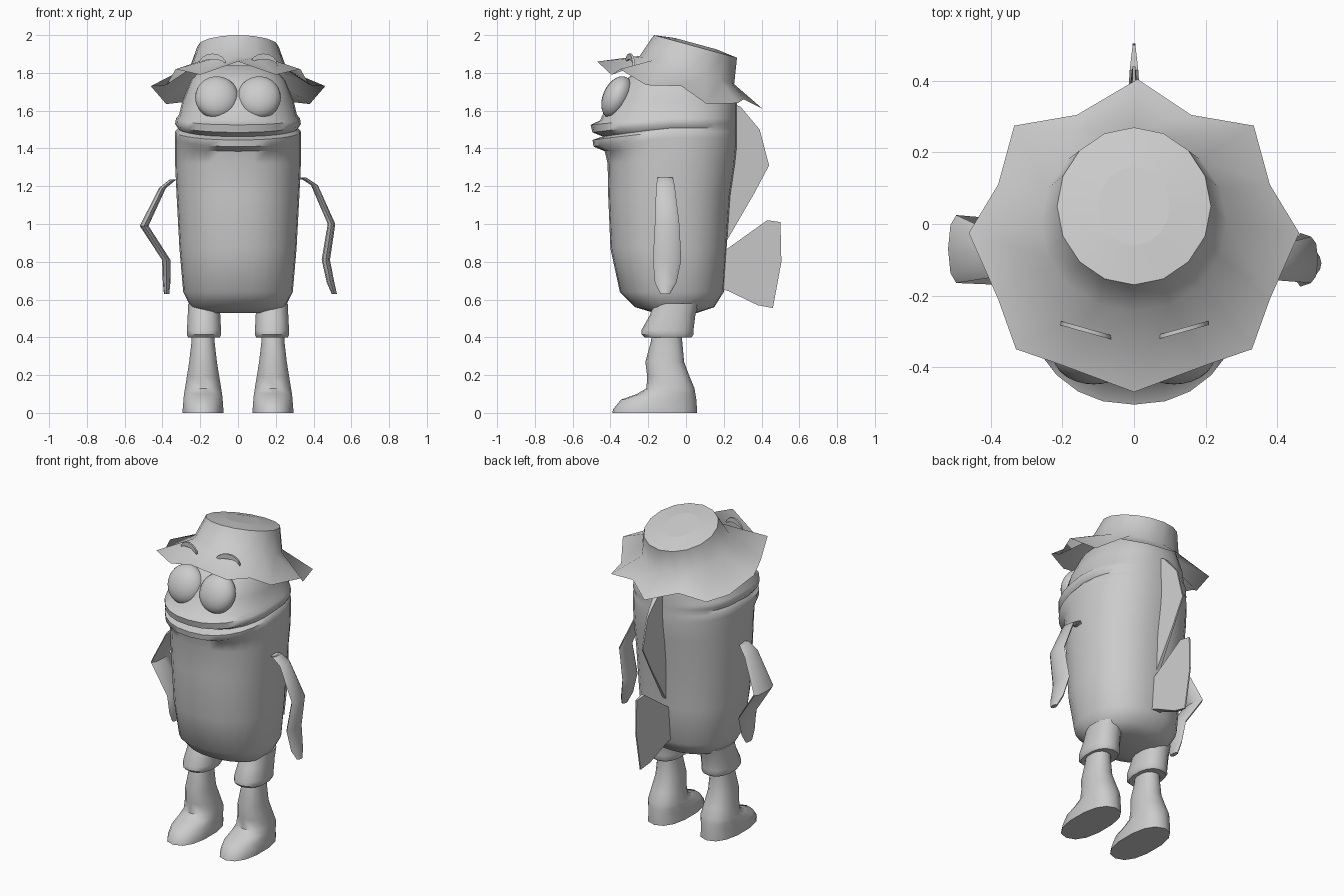
import bpy, bmesh
from math import sin, cos, pi, radians
from mathutils import Vector

if "Cube" in bpy.data.objects:
    bpy.data.objects.remove(bpy.data.objects["Cube"])

grey = bpy.data.materials.new("plain_grey")
grey.use_nodes = True
grey.diffuse_color = (0.6, 0.6, 0.6, 1)
grey.node_tree.nodes["Principled BSDF"].inputs["Base Color"].default_value = (0.6, 0.6, 0.6, 1)


def finish(name, bm, angle=40):
    bmesh.ops.recalc_face_normals(bm, faces=bm.faces)
    mesh = bpy.data.meshes.new(name)
    bm.to_mesh(mesh)
    bm.free()
    mesh.materials.append(grey)
    ob = bpy.data.objects.new(name, mesh)
    bpy.context.collection.objects.link(ob)
    bpy.ops.object.select_all(action='DESELECT')
    ob.select_set(True)
    bpy.context.view_layer.objects.active = ob
    bpy.ops.object.shade_smooth_by_angle(angle=radians(angle))
    return ob


def loft(name, rings, angle=40, caps=True):
    bm = bmesh.new()
    loops = [[bm.verts.new(p) for p in ring] for ring in rings]
    for a, b in zip(loops, loops[1:]):
        for i in range(len(a)):
            j = (i + 1) % len(a)
            bm.faces.new((a[i], a[j], b[j], b[i]))
    if caps:
        bm.faces.new(loops[0])
        bm.faces.new(loops[-1])
    return finish(name, bm, angle)


def power(v, e):
    return abs(v) ** e * (1 if v >= 0 else -1)


def oval(cx, rx, y0, y1, z, n=12, e=1.0):
    """Horizontal ring from y0 (front) to y1 (back)."""
    cy, ry = (y0 + y1) / 2, (y1 - y0) / 2
    return [(cx + rx * power(sin(a), e), cy - ry * power(cos(a), e), z)
            for a in (2 * pi * i / n for i in range(n))]


# Body with lips: height, half width, front, back, rise of the ring at the sides
MID = -0.08
sections = [
    (0.53, 0.20, -0.17, 0.06, 0), (0.56, 0.25, -0.27, 0.15, 0),
    (0.64, 0.29, -0.35, 0.20, 0), (0.87, 0.31, -0.40, 0.215, 0),
    (1.15, 0.325, -0.412, 0.235, 0), (1.32, 0.333, -0.415, 0.26, 0),
    (1.385, 0.333, -0.43, 0.27, .03), (1.41, 0.333, -0.49, 0.27, .045),
    (1.445, 0.333, -0.495, 0.27, .045), (1.463, 0.318, -0.44, 0.27, .045),
    (1.485, 0.333, -0.495, 0.27, .045), (1.525, 0.328, -0.505, 0.27, .035),
    (1.548, 0.312, -0.455, 0.27, .03), (1.65, 0.295, -0.41, 0.27, 0),
    (1.76, 0.25, -0.33, 0.25, 0), (1.84, 0.18, -0.2, 0.18, 0)]
rings = []
for z, w, front, back, rise in sections:
    ring = []
    for i in range(28):
        a = 2 * pi * i / 28
        depth = MID - front if cos(a) > 0 else back - MID
        ring.append((w * power(sin(a), 0.88), MID - depth * power(cos(a), 0.88),
                     z + rise * min(1, 1 - cos(a))))
    rings.append(ring)
loft("body", rings, 50)

# Hat: irregular brim, leaning crown and a nearly flat lid
half = [(0, -.47, 1.86), (.2, -.395, 1.79), (.33, -.35, 1.82), (.38, -.21, 1.735),
        (.462, -.025, 1.73), (.38, .11, 1.635), (.335, .275, 1.64),
        (.16, .305, 1.66), (0.01, .405, 1.61)]
brim = half + [(-x, y, z) for x, y, z in half[-2:0:-1]]
turn = [2 * pi * i / 16 for i in range(16)]
base = [(.26 * sin(a), .005 - .25 * cos(a), 1.815 + .075 * cos(a)) for a in turn]
top = [(.215 * sin(a), .05 - .22 * cos(a), 1.94 + .06 * cos(a)) for a in turn]
lid = [(.1 * sin(a), .05 - .11 * cos(a), 1.955 + .03 * cos(a)) for a in turn]
hat = loft("hat", [brim, base, top, lid], 60, caps=False)
bm = bmesh.new()
bm.from_mesh(hat.data)
bm.verts.ensure_lookup_table()
bm.faces.new(bm.verts[-16:])
bmesh.ops.recalc_face_normals(bm, faces=bm.faces)
bm.to_mesh(hat.data)
bm.free()

for side, s in (("left", 1), ("right", -1)):
    # Eye: flattened ball leaning back
    bpy.ops.mesh.primitive_uv_sphere_add(segments=24, ring_count=14, radius=1,
                                         location=(s * .112, -.365, 1.67),
                                         rotation=(radians(-24), 0, 0))
    eye = bpy.context.object
    eye.name = side + "_eye"
    eye.scale = (.115, .075, .118)
    eye.data.materials.append(grey)
    bpy.ops.object.shade_smooth()

    # Eyebrow: thin crescent standing on the brim
    outer, inner = [], []
    for i in range(9):
        a = pi * i / 8
        x = .135 - .073 * cos(a)
        y = -.30 - .02 * cos(a)
        outer.append((x, -.318 + (x - .06) * .28, 1.842 + .06 * sin(a)))
        inner.append((x, -.318 + (x - .06) * .28, 1.838 + .034 * sin(a)))
    outline = outer + inner[::-1]
    loft(side + "_eyebrow", [[(s * x, y + d, z) for x, y, z in outline] for d in (-.006, .006)])

    # Trouser leg with a rolled cuff
    cuff = [(.58, .085, -.17, .07), (.52, .088, -.19, .05), (.44, .092, -.235, .04),
            (.415, .093, -.235, .04), (.40, .085, -.22, .03), (.405, .06, -.17, -.02)]
    loft(side + "_cuff", [oval(s * .18, w, f, b, z, 14, .85) for z, w, f, b in cuff])

    # Leg running down into the boot
    leg = [(.43, .06, -.18, -.02), (.38, .062, -.185, -.02), (.27, .075, -.215, -.01),
           (.19, .088, -.205, .02), (.13, .098, -.21, .045), (.10, .103, -.26, .05),
           (.07, .106, -.345, .055), (.02, .11, -.385, .058), (0, .11, -.39, .058)]
    loft(side + "_leg", [oval(s * .185, w, f, b, z, 14, .85) for z, w, f, b in leg], 50)

# Arms: bent paddles, each stop is x, z, half thickness, front, back
arms = {
    "left_arm": [(.325, 1.235, .015, -.13, -.08), (.345, 1.245, .018, -.15, -.07),
                 (.405, 1.205, .018, -.158, -.06), (.495, 1.0, .02, -.165, -.035),
                 (.465, .81, .022, -.175, -.025), (.49, .69, .02, -.165, -.05),
                 (.51, .63, .014, -.135, -.085)],
    "right_arm": [(-.325, 1.235, .015, -.13, -.07), (-.345, 1.235, .018, -.14, -.05),
                  (-.40, 1.19, .018, -.15, -.02), (-.497, .99, .023, -.165, .025),
                  (-.38, .81, .022, -.17, .015), (-.378, .69, .02, -.15, -.02),
                  (-.378, .63, .014, -.12, -.06)]}
for name, stops in arms.items():
    loft(name, [oval(x, t, f, b, z, 8) for x, z, t, f, b in stops], 50)


def fin(name, outline):
    """Tapered blade on the centre line; points are y, z, half thickness."""
    loft(name, [[(s * t, y, z) for y, z, t in outline] for s in (-1, 1)], 30)


fin("back_fin", [(.2, 1.66, .03), (.29, 1.62, .018), (.39, 1.5, .005), (.44, 1.31, .004),
                 (.36, 1.16, .005), (.215, .91, .012), (.18, 1.0, .03), (.2, 1.3, .035)])
fin("tail_fin", [(.17, .84, .035), (.22, .87, .025), (.43, 1.02, .012), (.5, 1.01, .004),
                 (.505, .8, .004), (.46, .555, .004), (.38, .57, .012), (.225, .645, .025),
                 (.17, .66, .035)])
